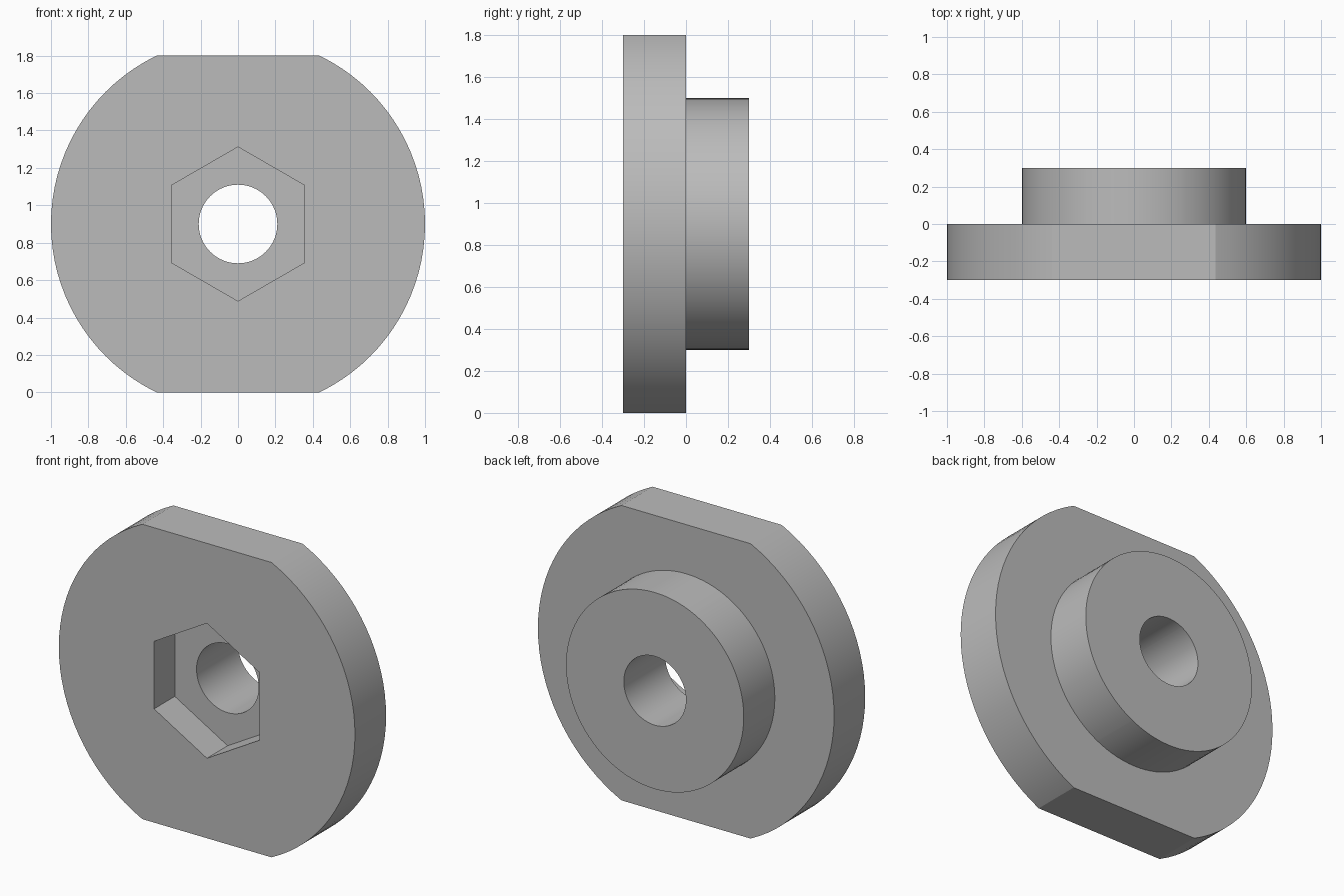
import bpy
import bmesh
from math import sin, cos, pi, asin, radians, tau

cube = bpy.data.objects.get("Cube")
if cube:
    bpy.data.objects.remove(cube, do_unlink=True)

CENTRE_Z = 0.9        # axis height, also the distance to the two flats
DISC_R, BOSS_R, HOLE_R, HEX_R = 1.0, 0.6, 0.21, 0.412
FRONT, POCKET, STEP, BACK = -0.3, -0.1, 0.0, 0.3

# Shared ray angles, including the exact corners of the flats
flat_corner = asin(CENTRE_Z / DISC_R)
angles = [tau * i / 96 for i in range(96)]
angles += [flat_corner, pi - flat_corner, pi + flat_corner, tau - flat_corner]
angles.sort()


def circle(radius):
    return lambda a: radius


def flatted_disc(a):
    return min(DISC_R, CENTRE_Z / max(abs(sin(a)), 0.001))


def hexagon(a):
    # flats face left and right, corners point up and down
    offset = (a + pi / 6) % (pi / 3) - pi / 6
    return HEX_R * cos(pi / 6) / cos(offset)


# Closed loop of cross-sections along the axis
sections = [
    (flatted_disc, FRONT),
    (flatted_disc, STEP),
    (circle(BOSS_R), STEP),
    (circle(BOSS_R), BACK),
    (circle(HOLE_R), BACK),
    (circle(HOLE_R), POCKET),
    (hexagon, POCKET),
    (hexagon, FRONT),
]

bm = bmesh.new()
rings = []
for radius, y in sections:
    rings.append([bm.verts.new((radius(a) * cos(a), y, CENTRE_Z + radius(a) * sin(a)))
                  for a in angles])
count = len(angles)
for ring, following in zip(rings, rings[1:] + rings[:1]):
    for i in range(count):
        j = (i + 1) % count
        bm.faces.new((ring[i], ring[j], following[j], following[i]))
bmesh.ops.recalc_face_normals(bm, faces=bm.faces)

mesh = bpy.data.meshes.new("flanged_bushing")
bm.to_mesh(mesh)
bm.free()
bushing = bpy.data.objects.new("flanged_bushing", mesh)
bpy.context.collection.objects.link(bushing)

# Plain grey material
grey = bpy.data.materials.new("light_grey")
grey.use_nodes = True
colour = (0.5, 0.5, 0.5, 1.0)
grey.diffuse_color = colour
grey.node_tree.nodes["Principled BSDF"].inputs["Base Color"].default_value = colour
mesh.materials.append(grey)

# Smooth round walls, crisp edges at the shallow flat corners
bpy.ops.object.select_all(action="DESELECT")
bushing.select_set(True)
bpy.context.view_layer.objects.active = bushing
bpy.ops.object.shade_smooth_by_angle(angle=radians(20))
